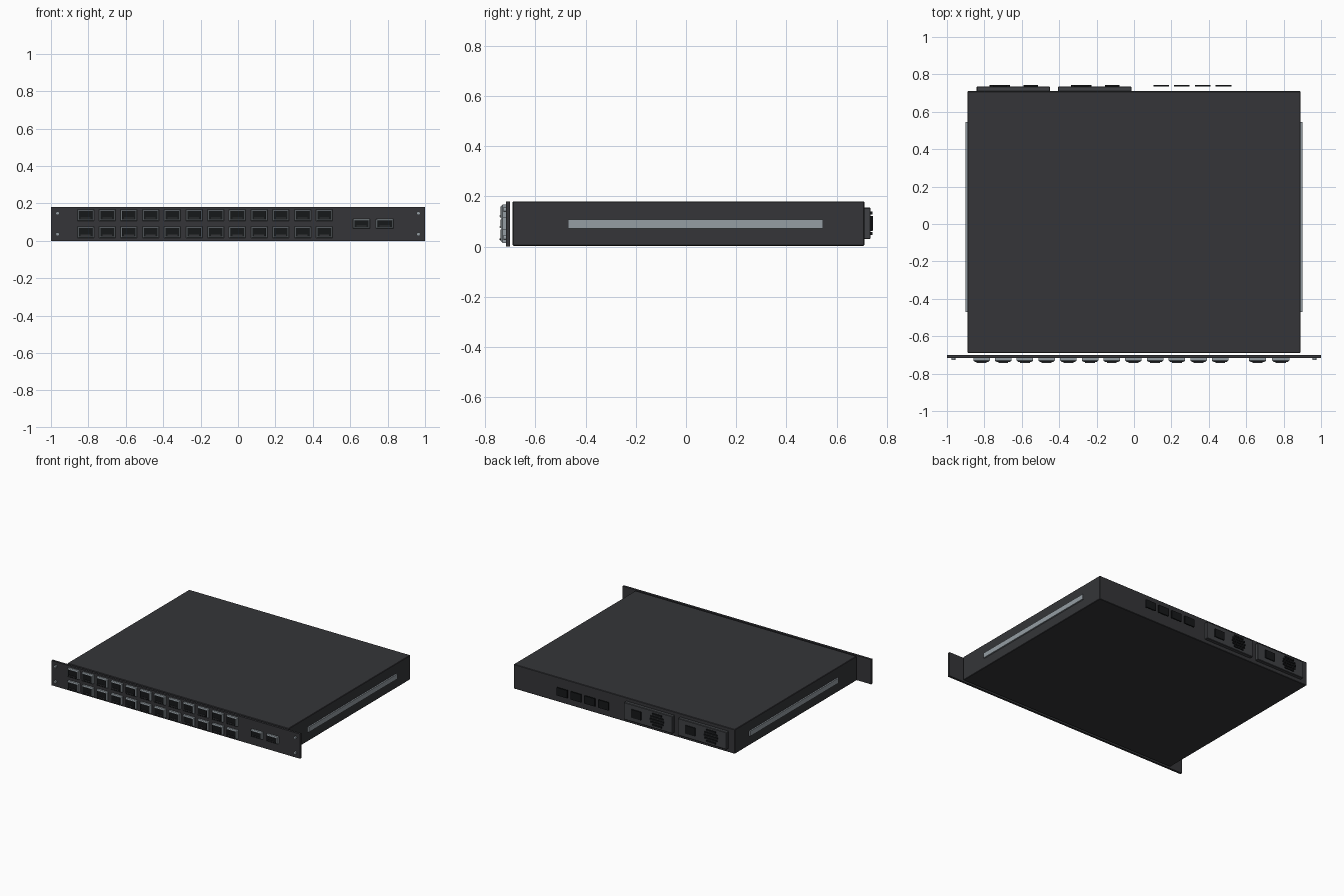
import bpy, bmesh, math

if "Cube" in bpy.data.objects:
    bpy.data.objects.remove(bpy.data.objects["Cube"])


def mat(name, r, g, b):
    m = bpy.data.materials.new(name)
    m.diffuse_color = (r, g, b, 1)
    m.use_nodes = True
    m.node_tree.nodes["Principled BSDF"].inputs["Base Color"].default_value = m.diffuse_color
    return m


DARK = mat("dark_casing", 0.035, 0.036, 0.04)
BLACK = mat("black_opening", 0.008, 0.009, 0.01)
UNIT = mat("supply_grey", 0.05, 0.053, 0.058)
METAL = mat("metal", 0.3, 0.34, 0.37)


def finish(name, bm, m):
    bmesh.ops.recalc_face_normals(bm, faces=bm.faces)
    me = bpy.data.meshes.new(name)
    bm.to_mesh(me)
    bm.free()
    me.materials.append(m)
    ob = bpy.data.objects.new(name, me)
    bpy.context.collection.objects.link(ob)
    return ob


def box(name, x0, x1, y0, y1, z0, z1, m, bevel=0):
    bm = bmesh.new()
    bmesh.ops.create_cube(bm, size=1)
    for v in bm.verts:
        v.co = ((x0 + x1) / 2 + v.co.x * (x1 - x0),
                (y0 + y1) / 2 + v.co.y * (y1 - y0),
                (z0 + z1) / 2 + v.co.z * (z1 - z0))
    if bevel:
        bmesh.ops.bevel(bm, geom=bm.edges[:], offset=bevel, segments=1,
                        affect='EDGES')
    return finish(name, bm, m)


def port_frame(name, x, z, w, h, m):
    # Rectangular shell: tapered outer rim around a recessed opening
    bm = bmesh.new()
    rings = [(0, -0.714), (0, -0.730), (0.006, -0.736), (0.009, -0.736), (0.009, -0.720)]
    loops = []
    for inset, y in rings:
        a, b = w / 2 - inset, h / 2 - inset
        loops.append([bm.verts.new((x + sx * a, y, z + sz * b))
                      for sx, sz in ((-1, -1), (1, -1), (1, 1), (-1, 1))])
    for p, q in zip(loops, loops[1:]):
        for i in range(4):
            j = (i + 1) % 4
            bm.faces.new((p[i], p[j], q[j], q[i]))
    bm.faces.new(loops[0])
    bm.faces.new(loops[-1])
    return finish(name, bm, m)


def port(name, x, z, w, h):
    port_frame(name + "_frame", x, z, w, h, METAL)
    box(name + "_opening", x - w / 2 + 0.008, x + w / 2 - 0.008, -0.738, -0.718,
        z - h / 2 + 0.008, z + h / 2 - 0.008, BLACK)
    # contact lip
    box(name + "_lip", x - w * 0.3, x + w * 0.3, -0.742, -0.736,
        z - h * 0.29, z - h * 0.2, DARK)


# Casing and rack front plate
box("casing", -0.89, 0.89, -0.69, 0.71, 0.003, 0.18, DARK, 0.003)
box("front_plate", -1, 1, -0.716, -0.70, 0, 0.18, DARK)

# Side rails
for side, s in (("left", -1), ("right", 1)):
    box(side + "_rail", min(s * 0.885, s * 0.90), max(s * 0.885, s * 0.90),
        -0.47, 0.545, 0.072, 0.108, METAL)

# Network ports in two rows, plus two uplinks
for row, z in (("upper", 0.137), ("lower", 0.045)):
    for i in range(12):
        port(f"{row}_port_{i + 1}", -0.815 + i * 0.116, z, 0.088, 0.062)
for i, x in enumerate((0.66, 0.785)):
    port(f"uplink_port_{i + 1}", x, 0.091, 0.092, 0.05)

# Rack screws
for x in (-0.965, 0.965):
    for z in (0.036, 0.147):
        bpy.ops.mesh.primitive_cylinder_add(
            vertices=16, radius=0.01, depth=0.012,
            location=(x, -0.72, z), rotation=(math.pi / 2, 0, 0))
        ob = bpy.context.object
        ob.name = "rack_screw"
        ob.data.materials.append(METAL)
        bpy.ops.object.shade_smooth_by_angle()

# Rear power supplies
for n, x in enumerate((-0.645, -0.21)):
    tag = f"power_supply_{n + 1}"
    box(tag, x - 0.196, x + 0.196, 0.70, 0.735, 0.03, 0.155, UNIT, 0.003)
    box(tag + "_inlet", x + 0.055, x + 0.133, 0.73, 0.742, 0.062, 0.122, BLACK)
    # round fan grille made of horizontal slats
    for k in range(-2, 3):
        dz = k * 0.02
        half = math.sqrt(0.055 ** 2 - dz ** 2)
        box(tag + "_fan_slat", x - 0.072 - half, x - 0.072 + half,
            0.73, 0.742, 0.093 + dz - 0.006, 0.093 + dz + 0.006, BLACK)

# Rear service sockets
for i in range(4):
    x = 0.145 + i * 0.111
    box(f"service_socket_{i + 1}", x - 0.042, x + 0.042, 0.736, 0.744,
        0.065, 0.122, BLACK)
